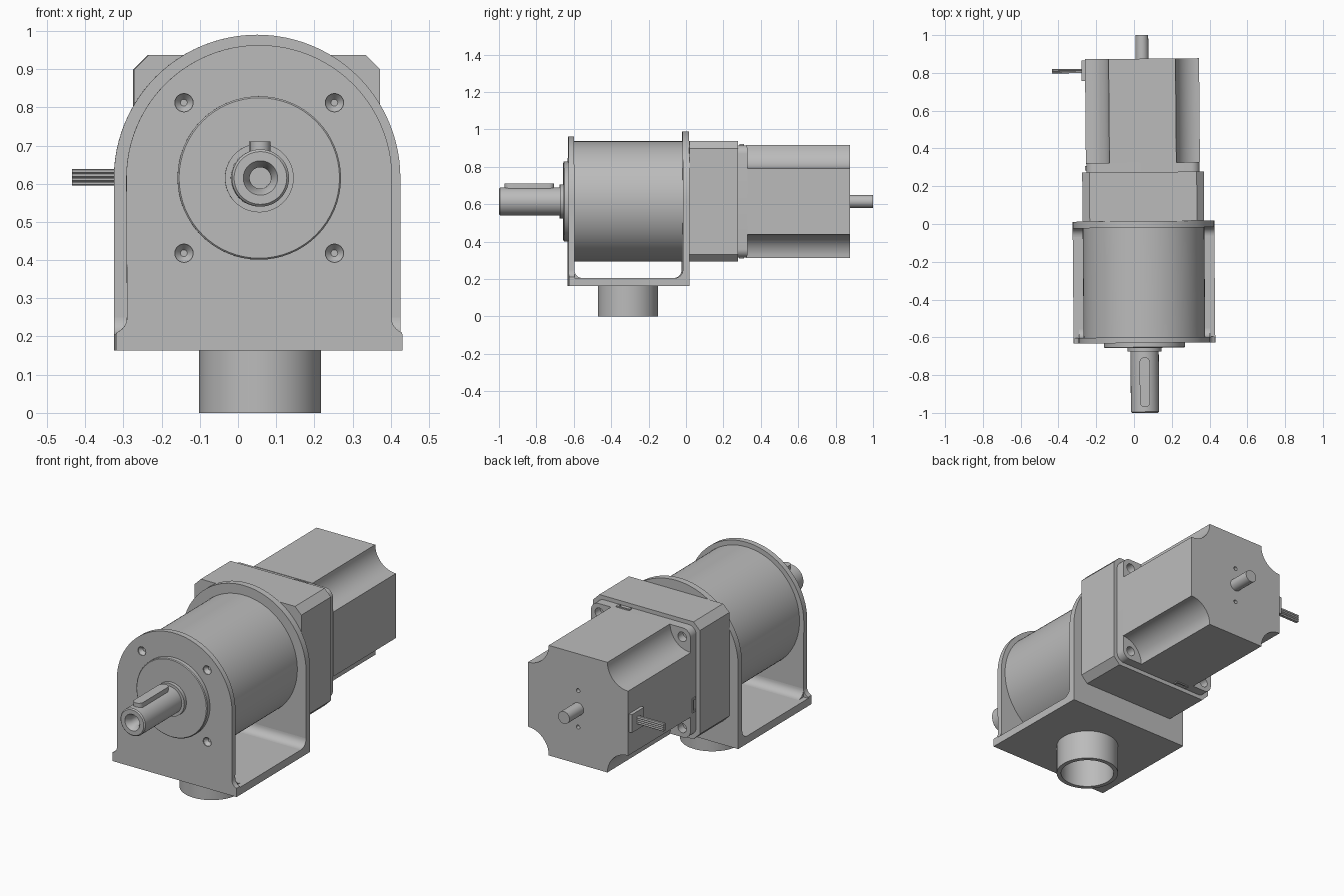
import bpy, bmesh
from math import sin, cos, pi, radians
from mathutils import Matrix, Vector

cube = bpy.data.objects.get("Cube")
if cube:
    bpy.data.objects.remove(cube)

grey = bpy.data.materials.new("grey_metal")
grey.use_nodes = True
grey.diffuse_color = (0.5, 0.5, 0.5, 1)
grey.node_tree.nodes["Principled BSDF"].inputs["Base Color"].default_value = (0.5, 0.5, 0.5, 1)

# Local frame: origin on the shaft axis, which runs along y
FRAME = Matrix.Translation((0.05, 0, 0.615)) @ Matrix.Rotation(radians(0.5), 4, "Z")
FLOOR = -0.615
BASE = -0.452      # underside of the bracket
BASE_TOP = -0.41


def finish(name, bm):
    bmesh.ops.recalc_face_normals(bm, faces=bm.faces)
    mesh = bpy.data.meshes.new(name)
    bm.to_mesh(mesh)
    bm.free()
    mesh.transform(FRAME)
    mesh.materials.append(grey)
    shade(mesh)
    ob = bpy.data.objects.new(name, mesh)
    bpy.context.collection.objects.link(ob)
    return ob


def shade(mesh):
    for p in mesh.polygons:
        p.use_smooth = True
    mesh.set_sharp_from_angle(angle=radians(30))


def prism(name, pts, lo, hi, axis="Y"):
    """Extrude a closed outline along an axis from lo to hi."""
    place = {"Y": lambda a, b, t: (a, t, b),
             "X": lambda a, b, t: (t, a, b),
             "Z": lambda a, b, t: (a, b, t)}[axis]
    bm = bmesh.new()
    ends = [[bm.verts.new(place(a, b, t)) for a, b in pts] for t in (lo, hi)]
    for ring in ends:
        bm.faces.new(ring)
    n = len(pts)
    for i in range(n):
        j = (i + 1) % n
        bm.faces.new((ends[0][i], ends[0][j], ends[1][j], ends[1][i]))
    return finish(name, bm)


def lathe(name, profile, centre=(0, 0, 0), axis="Y", n=64):
    """Turn (radius, position) points about an axis; ends are capped."""
    bm = bmesh.new()
    c = Vector(centre)
    rings = []
    for r, t in profile:
        ring = []
        for k in range(n):
            u, v = r * cos(2 * pi * k / n), r * sin(2 * pi * k / n)
            ring.append(bm.verts.new(c + Vector((u, t, v) if axis == "Y" else (u, v, t))))
        rings.append(ring)
    for a, b in zip(rings, rings[1:]):
        for k in range(n):
            m = (k + 1) % n
            bm.faces.new((a[k], a[m], b[m], b[k]))
    bm.faces.new(rings[0])
    bm.faces.new(rings[-1])
    return finish(name, bm)


def box(name, x, y, z):
    return prism(name, [(x[0], z[0]), (x[1], z[0]), (x[1], z[1]), (x[0], z[1])], *y)


def arc(cx, cy, r, start, end, n):
    return [(cx + r * cos(radians(start + (end - start) * k / n)),
             cy + r * sin(radians(start + (end - start) * k / n))) for k in range(n + 1)]


def four_corners(corner):
    """Repeat a first-quadrant corner path round the axis."""
    pts = []
    for q in range(4):
        c, s = round(cos(q * pi / 2)), round(sin(q * pi / 2))
        pts += [(a * c - b * s, a * s + b * c) for a, b in corner]
    return pts


def cut(ob, cutters):
    for c in cutters:
        c.hide_render = True
        mod = ob.modifiers.new("hole", "BOOLEAN")
        mod.operation, mod.solver, mod.object = "DIFFERENCE", "EXACT", c
    graph = bpy.context.evaluated_depsgraph_get()
    mesh = bpy.data.meshes.new_from_object(ob.evaluated_get(graph))
    ob.modifiers.clear()
    ob.data = mesh
    shade(mesh)
    for c in cutters:
        bpy.data.objects.remove(c)


SIGNS = [(-1, -1), (1, -1), (1, 1), (-1, 1)]

# Bracket: narrower flared front wall, full rear wall, base and inner fillets
flare = arc(0.388, -0.365, 0.042, 250, 180, 6)
right_side = [(0.375, BASE), (0.375, BASE_TOP)] + flare
outline = right_side + arc(0, 0, 0.348, 0, 180, 48) + [(-a, b) for a, b in reversed(right_side)]
front_wall = prism("bracket_front_wall", outline, -0.63, -0.60)
cut(front_wall, [lathe("screw_hole", [(0.024, -0.65), (0.024, -0.625), (0.009, -0.607)],
                       (0.197 * a, 0, 0.197 * b), n=24) for a, b in SIGNS])
prism("bracket_rear_wall",
      [(-0.375, BASE), (0.375, BASE)] + arc(0, 0, 0.375, 0, 180, 48), -0.02, 0.015)
box("bracket_base", (-0.375, 0.375), (-0.60, -0.02), (BASE, BASE_TOP))
F = 0.045
prism("front_fillet", [(-0.60, BASE_TOP)] + arc(-0.60 + F, BASE_TOP + F, F, 270, 180, 8),
      -0.347, 0.347, "X")
prism("rear_fillet", [(-0.02, BASE_TOP)] + arc(-0.02 - F, BASE_TOP + F, F, 270, 360, 8),
      -0.375, 0.375, "X")

# Mounting tube under the bracket
lathe("mounting_tube", [(0.16, BASE), (0.16, FLOOR), (0.137, FLOOR), (0.137, BASE - 0.002)],
      (0.005, -0.31, 0), "Z")

# Gearbox barrel, pilot disc and keyed output shaft with a centre bore
lathe("gearbox_barrel", [(0.322, -0.60), (0.322, -0.02)], n=96)
lathe("pilot_disc", [(0.214, -0.62), (0.214, -0.652), (0.21, -0.656)])
lathe("shaft_collar", [(0.09, -0.65), (0.09, -0.675)])
lathe("output_shaft", [(0.075, -0.65), (0.075, -0.994), (0.069, -1.0), (0.045, -1.0),
                       (0.028, -0.97), (0.028, -0.86)], n=48)
K = 0.027
prism("shaft_key", arc(0, -0.97 + K, K, 180, 360, 10) + arc(0, -0.705 - K, K, 0, 180, 10),
      0.05, 0.096, "Z")

# Gearbox adapter block with chamfered corners
prism("adapter_block", four_corners([(0.322, 0.284), (0.284, 0.322)]), 0.015, 0.275)

# Motor flange with corner screw holes
flange = prism("motor_flange", four_corners(arc(0.255, 0.255, 0.045, 0, 90, 8)), 0.275, 0.325)
cut(flange, [lathe("flange_hole", [(0.026, 0.28), (0.026, 0.35)],
                   (0.25 * a, 0, 0.25 * b), n=24) for a, b in SIGNS])

# Small clips on three edges of the flange
for turn, name in ((0, "top"), (1, "side"), (2, "bottom")):
    for k, (p, y) in enumerate([((0.08, 0.16), (0.302, 0.31)),
                                ((0.08, 0.092), (0.285, 0.302)),
                                ((0.148, 0.16), (0.285, 0.302))]):
        h = (0.298, 0.306)
        if turn == 0:
            box(f"{name}_clip_{k}", p, y, h)
        elif turn == 1:
            box(f"{name}_clip_{k}", (-h[1], -h[0]), y, (-p[1], -p[0]))
        else:
            box(f"{name}_clip_{k}", (-p[1], -p[0]), y, (-h[1], -h[0]))

# Motor body with scalloped corners and two small end holes
scallop = arc(0.302, 0.302, 0.125, 270, 180, 10)
body = prism("motor_body", four_corners(scallop), 0.325, 0.875)
cut(body, [lathe("end_hole", [(0.011, 0.85), (0.011, 0.90)], (0, 0, 0.1 * s), n=16)
           for s in (-1, 1)])
lathe("rear_shaft", [(0.034, 0.87), (0.034, 1.0)], n=32)

# Cable outlet and its bundle of wires
box("cable_outlet", (-0.32, -0.29), (0.76, 0.868), (-0.05, 0.05))
for row in range(4):
    for col in range(2):
        prism(f"wire_{row}_{col}",
              arc(0.807 + 0.011 * col, -0.014 + 0.0105 * row, 0.0055, 0, 330, 11),
              -0.478, -0.31, "X")
